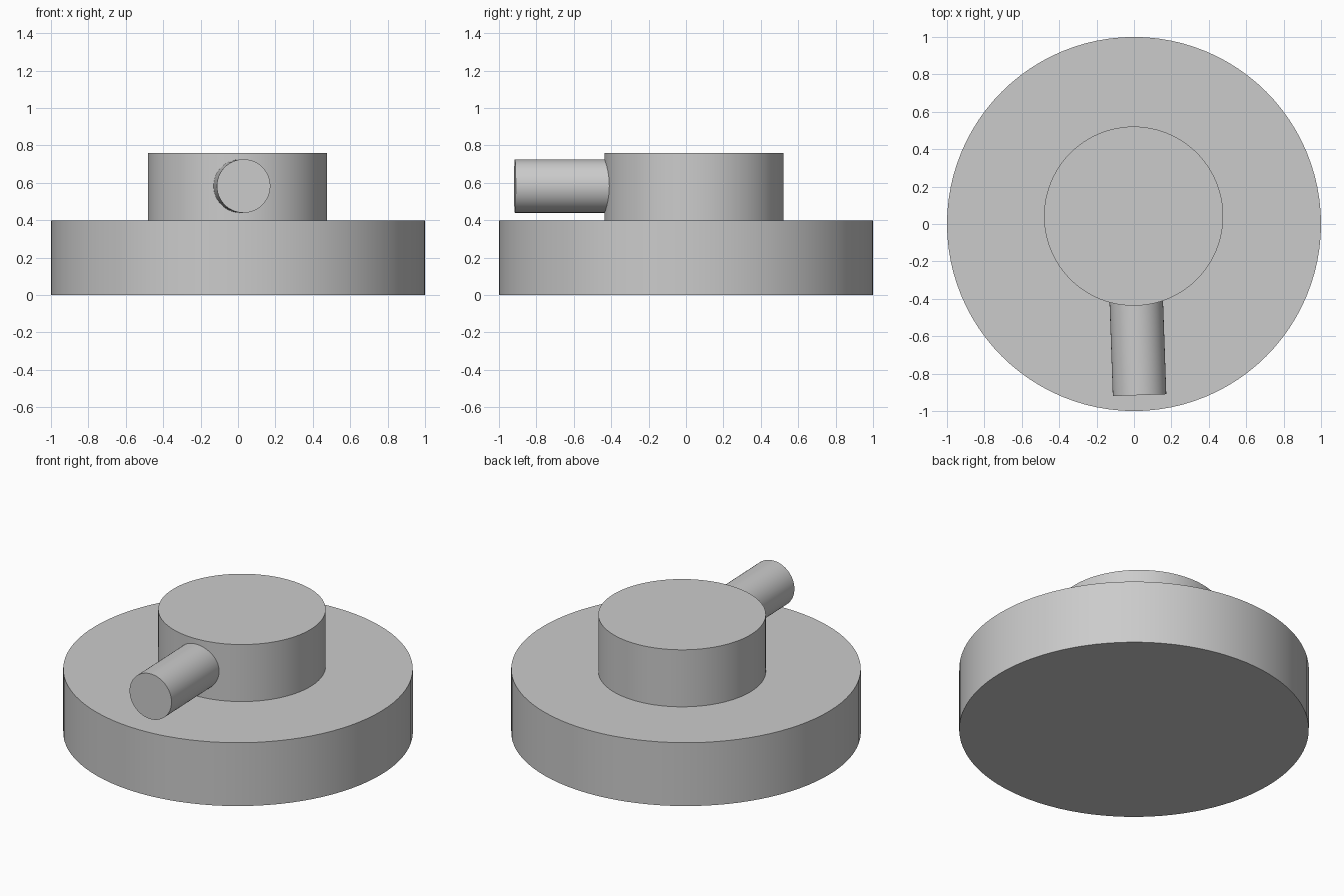
import bpy
from math import radians
from mathutils import Vector

if "Cube" in bpy.data.objects:
    bpy.data.objects.remove(bpy.data.objects["Cube"])


def cylinder(name, start, end, radius):
    """Smooth-sided capped cylinder running from start to end."""
    start, end = Vector(start), Vector(end)
    axis = end - start
    bpy.ops.mesh.primitive_cylinder_add(
        vertices=96, radius=radius, depth=axis.length,
        location=(start + end) / 2,
        rotation=axis.to_track_quat('Z', 'Y').to_euler())
    obj = bpy.context.object
    obj.name = name
    bpy.ops.object.shade_smooth_by_angle(angle=radians(30))
    return obj


# Wide round base
cylinder("base_disc", (0, 0, 0), (0, 0, 0.4), 1.0)

# Smaller hub, set slightly back of centre
cylinder("hub", (-0.002, 0.042, 0.4), (-0.002, 0.042, 0.76), 0.479)

# Side peg, angled about two degrees, starting just inside the hub
cylinder("side_peg", (0.012, -0.40, 0.583), (0.03, -0.915, 0.583), 0.143)
